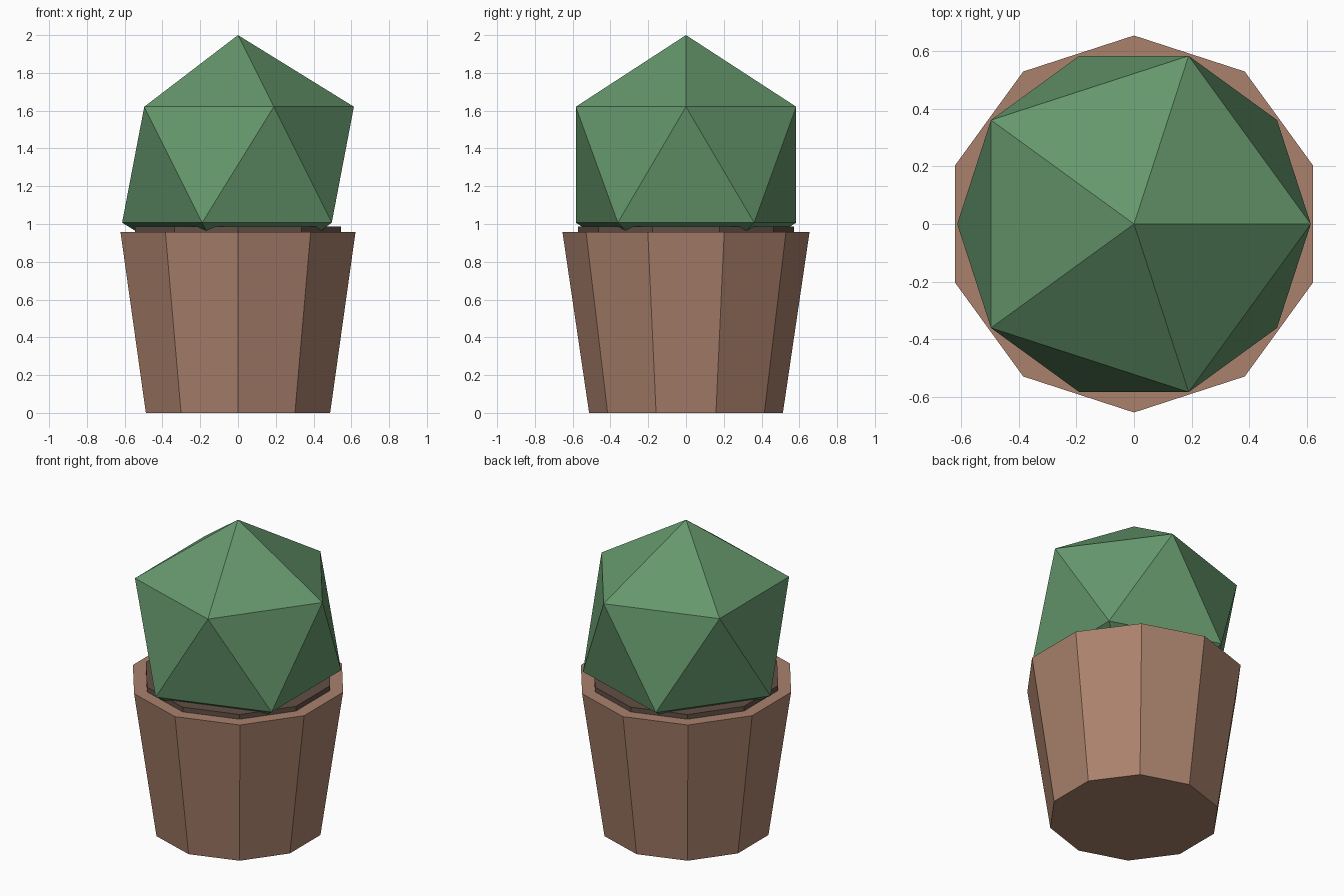
import bpy

if "Cube" in bpy.data.objects:
    bpy.data.objects.remove(bpy.data.objects["Cube"])


def colour(obj, name, rgb):
    mat = bpy.data.materials.new(name)
    mat.diffuse_color = (*rgb, 1)
    mat.use_nodes = True
    mat.node_tree.nodes["Principled BSDF"].inputs["Base Color"].default_value = mat.diffuse_color
    obj.data.materials.append(mat)


def tapered_drum(name, r_bottom, r_top, z0, z1, rgb):
    """Ten-sided flat-shaded drum between two heights."""
    bpy.ops.mesh.primitive_cone_add(vertices=10, radius1=r_bottom, radius2=r_top,
                                    depth=z1 - z0, location=(0, 0, (z0 + z1) / 2))
    obj = bpy.context.object
    obj.name = name
    colour(obj, name + "_colour", rgb)


# Pot and the soil disc standing just proud of its rim
tapered_drum("pot", 0.513, 0.654, 0, 0.957, (0.40, 0.22, 0.15))
tapered_drum("soil", 0.573, 0.573, 0.92, 0.988, (0.12, 0.08, 0.06))

# Cactus: a plain icosahedron sunk into the soil
radius = 0.686
bpy.ops.mesh.primitive_ico_sphere_add(subdivisions=1, radius=radius,
                                      location=(0, 0, 2 - radius))
cactus = bpy.context.object
cactus.name = "cactus"
colour(cactus, "cactus_colour", (0.13, 0.31, 0.15))
